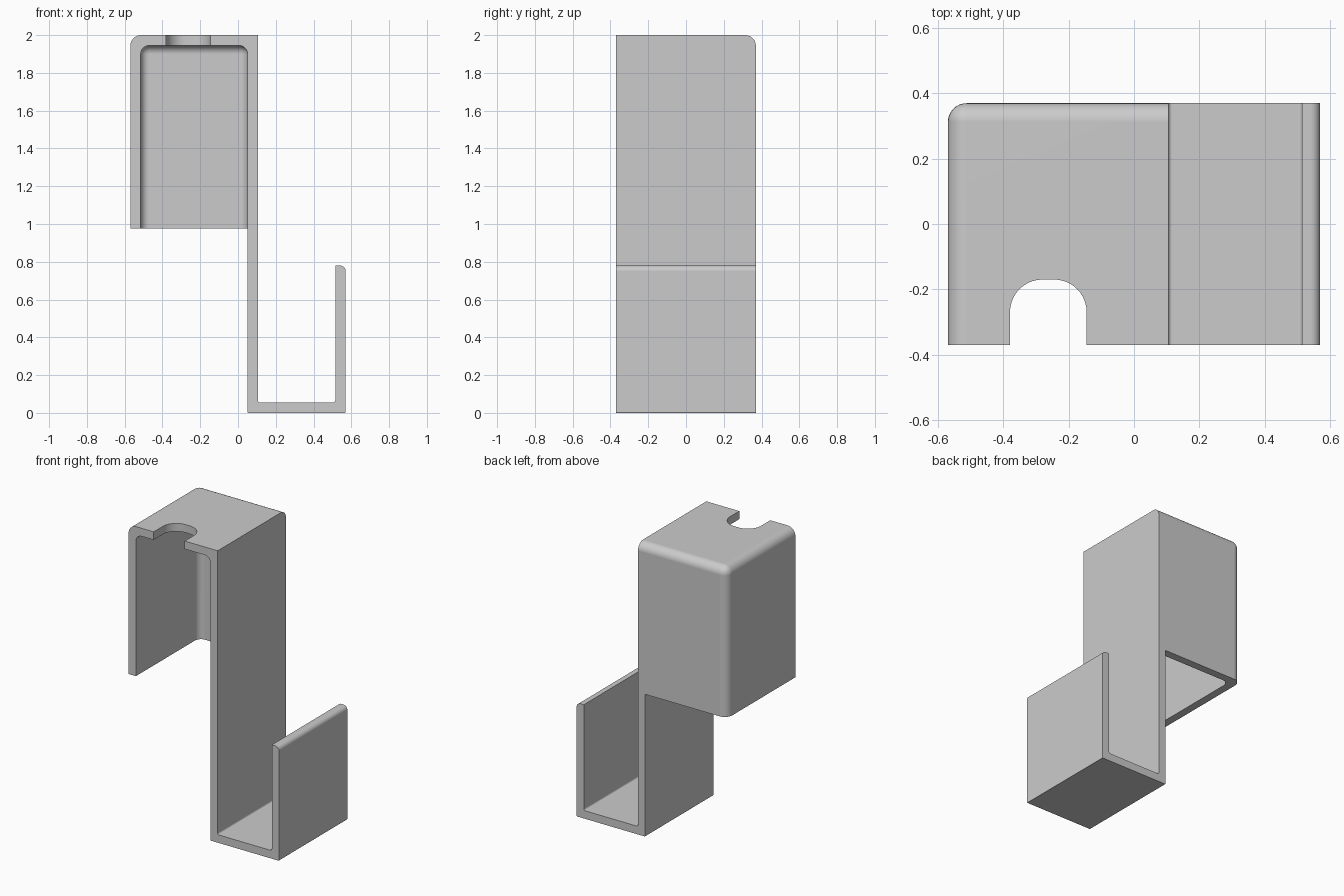
import bpy, bmesh, math
from mathutils import Vector

if "Cube" in bpy.data.objects:
    bpy.data.objects.remove(bpy.data.objects["Cube"], do_unlink=True)

# Main dimensions
LEFT, RIGHT, HALF, TOP = -0.57, 0.57, 0.37, 2.0
ARM_IN, ARM_OUT = 0.05, 0.105
WALL = 0.055
POCKET_BOTTOM, LIP_TOP = 0.975, 0.78

grey = bpy.data.materials.new("plain grey")
grey.use_nodes = True
colour = (0.6, 0.6, 0.6, 1)
grey.diffuse_color = colour
grey.node_tree.nodes["Principled BSDF"].inputs["Base Color"].default_value = colour


def prism(points, depth_vector):
    """Solid made by extruding a closed outline of 3D points."""
    bm = bmesh.new()
    face = bm.faces.new([bm.verts.new(p) for p in points])
    ext = bmesh.ops.extrude_face_region(bm, geom=[face])
    moved = [g for g in ext["geom"] if isinstance(g, bmesh.types.BMVert)]
    bmesh.ops.translate(bm, verts=moved, vec=Vector(depth_vector))
    bmesh.ops.recalc_face_normals(bm, faces=bm.faces)
    return bm


def round_edges(bm, rule, radius, segments=8):
    """Round every edge whose two ends both satisfy one of the rules."""
    edges = [e for e in bm.edges if rule(e.verts[0].co, e.verts[1].co)]
    bmesh.ops.bevel(bm, geom=edges, offset=radius, offset_type='OFFSET',
                    segments=segments, profile=0.5, affect='EDGES')


def near(a, b):
    return abs(a - b) < 0.001


def along_y(x, z):
    return lambda a, b: all(near(v.x, x) and near(v.z, z) for v in (a, b))


def finish(bm, name):
    mesh = bpy.data.meshes.new(name)
    bm.to_mesh(mesh)
    bm.free()
    mesh.materials.append(grey)
    obj = bpy.data.objects.new(name, mesh)
    bpy.context.collection.objects.link(obj)
    return obj


# Body: solid block, long arm and upturned lip in one outline
outline = [(LEFT, POCKET_BOTTOM), (LEFT, TOP), (ARM_OUT, TOP), (ARM_OUT, WALL),
           (RIGHT - WALL, WALL), (RIGHT - WALL, LIP_TOP), (RIGHT, LIP_TOP),
           (RIGHT, 0), (ARM_IN, 0), (ARM_IN, POCKET_BOTTOM)]
bm = prism([(x, -HALF, z) for x, z in outline], (0, 2 * HALF, 0))


def outer_edge(a, b):
    def both(test):
        return test(a) and test(b)
    left = both(lambda v: near(v.x, LEFT))
    top = both(lambda v: near(v.z, TOP))
    back = both(lambda v: near(v.y, HALF))
    return left + top + back == 2


round_edges(bm, outer_edge, 0.057)
round_edges(bm, along_y(RIGHT, LIP_TOP), 0.03)
for x in (ARM_OUT, RIGHT - WALL):
    round_edges(bm, along_y(x, WALL), 0.012, 4)
for x in (ARM_IN, RIGHT):
    round_edges(bm, along_y(x, 0), 0.005, 3)
body = finish(bm, "hook_holder")

# Pocket cutter: open to the front and below, rounded inside
x0, x1, y0, y1 = LEFT + WALL, ARM_IN, -HALF - 0.2, HALF - WALL
z0, z1 = POCKET_BOTTOM - 0.2, TOP - WALL
bm = prism([(x0, y0, z0), (x1, y0, z0), (x1, y1, z0), (x0, y1, z0)],
           (0, 0, z1 - z0))


def inner_edge(a, b):
    mid = (a + b) / 2
    side = near(mid.x, x0) or near(mid.x, x1)
    return side + near(mid.z, z1) + near(mid.y, y1) == 2


round_edges(bm, inner_edge, 0.045)
pocket = finish(bm, "pocket_cutter")

# Notch cutter: rounded slot in the front of the top
n0, n1, ny = -0.38, -0.145, -0.17
bm = prism([(n0, y0, 1.85), (n1, y0, 1.85), (n1, ny, 1.85), (n0, ny, 1.85)],
           (0, 0, 0.4))
round_edges(bm, lambda a, b: near(a.y, ny) and near(b.y, ny) and near(a.x, b.x), 0.1, 10)
notch = finish(bm, "notch_cutter")

# Cut the openings and remove the cutters
bpy.ops.object.select_all(action='DESELECT')
bpy.context.view_layer.objects.active = body
body.select_set(True)
for cutter in (pocket, notch):
    cutter.hide_render = True
    mod = body.modifiers.new(cutter.name, 'BOOLEAN')
    mod.operation = 'DIFFERENCE'
    mod.solver = 'EXACT'
    mod.object = cutter
    bpy.ops.object.modifier_apply(modifier=mod.name)
    bpy.data.objects.remove(cutter, do_unlink=True)

# Smooth rounded edges, flat walls
bpy.ops.object.shade_smooth_by_angle(angle=math.radians(30))
weighted = body.modifiers.new("flat walls", 'WEIGHTED_NORMAL')
weighted.keep_sharp = True
